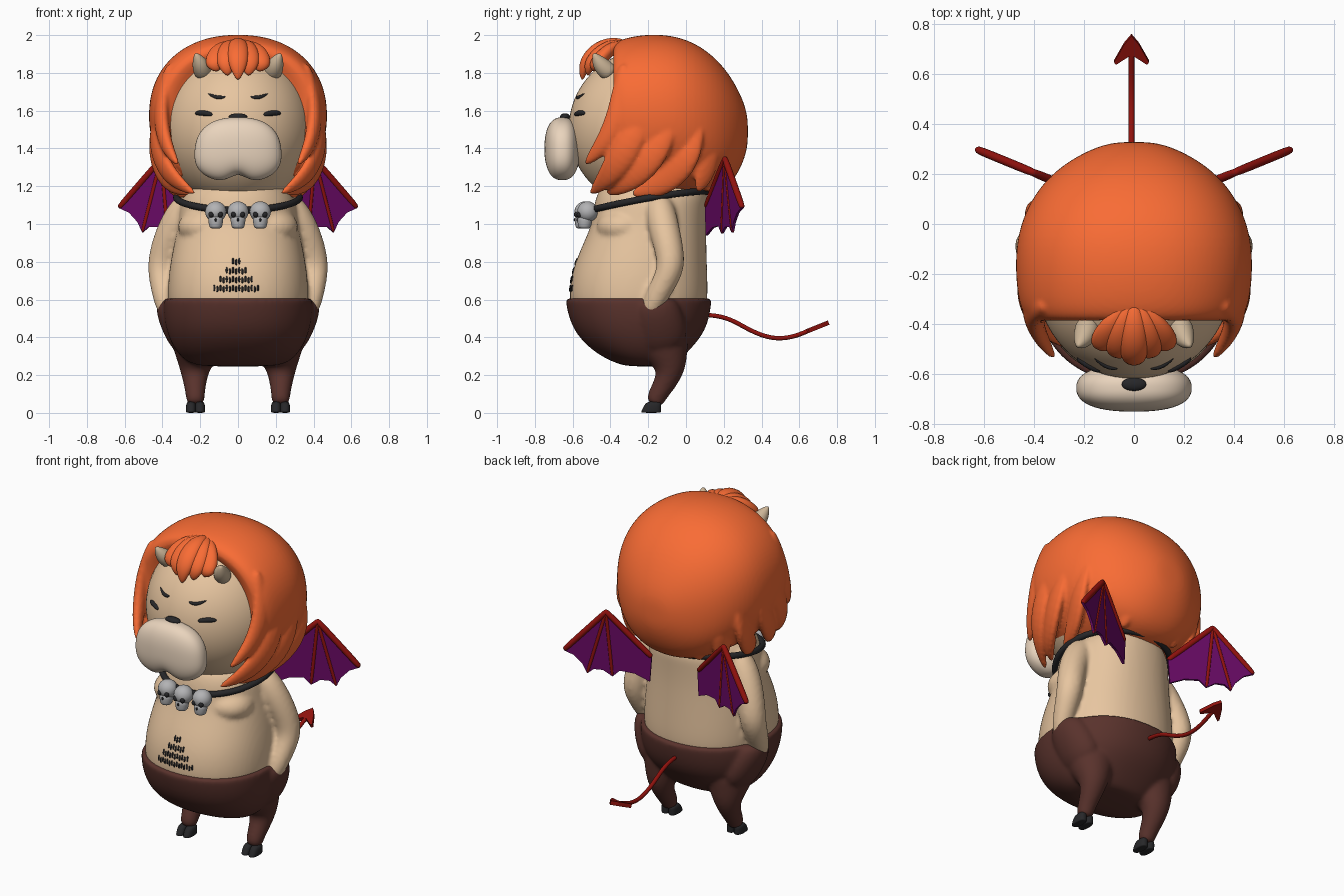
import bpy, bmesh, math
from mathutils import Vector as V
from mathutils.bvhtree import BVHTree

if "Cube" in bpy.data.objects:
    bpy.data.objects.remove(bpy.data.objects["Cube"])

def mat(name, r, g, b):
    m = bpy.data.materials.new(name)
    m.diffuse_color = (r, g, b, 1)
    m.use_nodes = True
    m.node_tree.nodes["Principled BSDF"].inputs["Base Color"].default_value = m.diffuse_color
    return m

SKIN = mat("skin", .80, .56, .35)
MUZZLE = mat("pale_skin", .82, .66, .51)
HAIR = mat("orange", .95, .15, .035)
PANTS = mat("brown", .10, .032, .025)
DARK = mat("dark", .02, .02, .022)
RED = mat("dark_red", .28, .006, .004)
PURPLE = mat("purple", .14, .003, .13)
BONE = mat("bone", .45, .45, .46)
HORN = mat("horn", .60, .46, .31)

def finish(name, bm, m, sub=0):
    bmesh.ops.recalc_face_normals(bm, faces=bm.faces)
    me = bpy.data.meshes.new(name)
    for f in bm.faces:
        f.smooth = sub > 0
    bm.to_mesh(me)
    bm.free()
    ob = bpy.data.objects.new(name, me)
    bpy.context.collection.objects.link(ob)
    me.materials.append(m)
    if sub:
        s = ob.modifiers.new("smooth", 'SUBSURF')
        s.levels = s.render_levels = sub
    return ob

def fuse(name, parts, m, voxel, rounds):
    """melt overlapping parts into one soft surface"""
    bpy.context.view_layer.update()
    dg = bpy.context.evaluated_depsgraph_get()
    bm = bmesh.new()
    for ob in parts:
        bm.from_object(ob, dg)
    for ob in parts:
        bpy.data.objects.remove(ob)
    ob = finish(name, bm, m)
    r = ob.modifiers.new("melt", 'REMESH')
    r.mode, r.voxel_size, r.use_smooth_shade = 'VOXEL', voxel, True
    s = ob.modifiers.new("soften", 'SMOOTH')
    s.factor, s.iterations = .5, rounds
    return ob

def skin_rings(name, rings, m, sub=2, closed=False):
    bm = bmesh.new()
    vs = [[bm.verts.new(p) for p in r] for r in rings]
    n = len(vs[0])
    for i in range(len(vs) if closed else len(vs) - 1):
        a, b = vs[i], vs[(i + 1) % len(vs)]
        for j in range(n):
            k = (j + 1) % n
            bm.faces.new((a[j], a[k], b[k], b[j]))
    if not closed:
        bm.faces.new(vs[0])
        bm.faces.new(vs[-1])
    return finish(name, bm, m, sub)

def oval(n, p):
    for i in range(n):
        a = 2 * math.pi * i / n
        c, s = math.cos(a), math.sin(a)
        yield math.copysign(abs(c) ** (2 / p), c), math.copysign(abs(s) ** (2 / p), s)

def tube(name, pts, radii, m, ref=(0, 0, 1), n=10, sub=2, closed=False):
    """radii: numbers or (wide, thin) pairs; thin lies along ref"""
    pts, ref, rings, N = [V(p) for p in pts], V(ref), [], len(pts)
    for i, p in enumerate(pts):
        if closed:
            t = pts[(i + 1) % N] - pts[i - 1]
        else:
            t = pts[min(i + 1, N - 1)] - pts[max(i - 1, 0)]
        a = t.cross(ref).normalized()
        b = a.cross(t).normalized()
        r = radii[i] if isinstance(radii, (list, tuple)) else radii
        ra, rb = r if isinstance(r, tuple) else (r, r)
        rings.append([p + a * ra * c + b * rb * s for c, s in oval(n, 2)])
    return skin_rings(name, rings, m, sub, closed)

def ball(name, c, r, m, shape=None, seg=24):
    bm = bmesh.new()
    bmesh.ops.create_uvsphere(bm, u_segments=seg, v_segments=seg * 2 // 3, radius=1)
    for v in bm.verts:
        if shape:
            shape(v.co)
        v.co = V((c[0] + v.co.x * r[0], c[1] + v.co.y * r[1], c[2] + v.co.z * r[2]))
    return finish(name, bm, m, 1)

def stack(name, rows, m, p=2.2):
    """rows: height, half width, front y, back y"""
    return skin_rings(name, [[(rx * c, (f + b) / 2 + (b - f) / 2 * s, z) for c, s in oval(24, p)]
                             for z, rx, f, b in rows], m)

def plate(name, pts, thick, m):
    """flat outline thickened along its normal"""
    bm = bmesh.new()
    f = bm.faces.new([bm.verts.new(p) for p in pts])
    f.normal_update()
    nrm = f.normal.copy()
    bmesh.ops.translate(bm, verts=bm.verts, vec=-nrm * thick / 2)
    new = bmesh.ops.extrude_face_region(bm, geom=[f])["geom"]
    bmesh.ops.translate(bm, verts=[g for g in new if isinstance(g, bmesh.types.BMVert)], vec=nrm * thick)
    return finish(name, bm, m)

# body, trousers, head, hair cap (lofted from front rim to back)
flesh = [stack("torso", [(.5, .36, -.60, .10), (.6, .378, -.625, .12), (.75, .37, -.61, .115), (.9, .34, -.545, .11),
                         (1.0, .32, -.50, .11), (1.1, .31, -.49, .115), (1.17, .29, -.47, .12), (1.24, .2, -.42, .06)], SKIN)]
cloth = [stack("trousers", [(.245, .18, -.30, -.08), (.26, .26, -.37, -.05), (.32, .33, -.49, .01), (.42, .38, -.59, .10),
                            (.52, .398, -.628, .13), (.59, .396, -.64, .138), (.607, .394, -.64, .137), (.609, .35, -.6, .1)], PANTS)]
head = ball("head", (0, -.2, 1.505), (.40, .425, .42), SKIN, seg=32)
rows = [(-.33, .30, 1.25, 1.85), (-.385, .36, 1.25, 1.90), (-.39, .42, 1.21, 1.95), (-.34, .46, 1.17, 1.985),
        (-.2, .478, 1.14, 2.01), (-.05, .472, 1.14, 2.0), (.08, .425, 1.14, 1.945), (.19, .345, 1.165, 1.85),
        (.27, .235, 1.25, 1.73), (.32, .12, 1.37, 1.61), (.328, .04, 1.45, 1.53)]
locks = [skin_rings("hair_cap", [[(rx * c, y, (lo + hi) / 2 + (hi - lo) / 2 * s) for c, s in oval(28, 2.2)]
                                 for y, rx, lo, hi in rows], HAIR)]
# fringe petals
for i in (-2, -1, 0, 1, 2):
    k, d = i * .052, abs(i)
    tube("fringe_petal", [(k * .15, -.30, 1.95), (k * .7, -.39, 1.965 - .014 * d), (k * 1.1, -.485 + .02 * d, 1.92 - .018 * d),
                          (k * 1.2, -.545 + .028 * d, 1.84 - .002 * d), (k * 1.05, -.55 + .03 * d, 1.76 + .024 * d)],
         [.02, (.05, .035), (.062, .042), (.055, .035), .008], HAIR, ref=(0, -1, .6))

for s in (1, -1):
    # side locks
    for pts, w in (([(.36, -.33, 1.86), (.41, -.335, 1.66), (.405, -.38, 1.5), (.37, -.46, 1.39), (.315, -.54, 1.31)], .07),
                   ([(.39, -.20, 1.75), (.44, -.26, 1.5), (.415, -.35, 1.34), (.34, -.43, 1.23), (.22, -.51, 1.155)], .085),
                   ([(.42, -.05, 1.65), (.445, -.14, 1.42), (.405, -.25, 1.28), (.33, -.36, 1.2), (.25, -.42, 1.16)], .09),
                   ([(.38, .07, 1.6), (.415, .02, 1.38), (.365, -.08, 1.25), (.31, -.2, 1.18), (.27, -.29, 1.155)], .09)):
        locks.append(tube("side_lock", [(s * x, y, z) for x, y, z in pts],
                          [(.03, .015), (w, .04), (w, .04), (w * .7, .032), .012], HAIR, ref=(s, -.25, 0)))
    # back locks, barely raised
    for x, y in ((.33, .15), (.2, .235), (.07, .28)):
        locks.append(tube("back_lock", [(s * x * .9, y - .06, 1.65), (s * x, y - .015, 1.48), (s * x, y - .03, 1.34),
                                        (s * x * .95, y * .8 - .03, 1.23), (s * x * .9, y * .6 - .03, 1.165)],
                          [(.03, .015), (.06, .03), (.065, .03), (.055, .025), .012], HAIR, ref=(s * x, y, 0)))
    # horn
    tube("horn", [(s * .18, -.39, 1.79), (s * .19, -.43, 1.82), (s * .205, -.465, 1.86), (s * .225, -.49, 1.905)],
         [.05, .053, .042, .008], HORN)
    # arm reaching into the pocket, with soft chest fold
    flesh.append(tube("arm", [(s * .22, -.15, 1.16), (s * .29, -.14, 1.08), (s * .37, -.105, .93), (s * .41, -.07, .78),
                              (s * .40, -.12, .68), (s * .385, -.18, .57), (s * .36, -.2, .5)],
                      [.05, .09, .085, .08, .07, .06, .04], SKIN, ref=(0, -1, 0)))
    flesh.append(ball("chest_fold", (s * .17, -.33, .985), (.15, .145, .10), SKIN))
    # pocket bulge, leg and cloven hoof
    cloth.append(tube("pocket", [(s * .335, -.165, .6), (s * .345, -.16, .565), (s * .305, -.14, .45), (s * .24, -.12, .33)],
                      [(.09, .1), (.1, .125), (.1, .15), (.09, .13)], PANTS, ref=(0, -1, 0), n=16))
    cloth.append(tube("leg", [(s * .21, -.13, .42), (s * .22, -.11, .32), (s * .23, -.075, .23), (s * .228, -.115, .15),
                              (s * .226, -.155, .09), (s * .225, -.17, .04)],
                      [.16, .125, .08, .06, .051, .047], PANTS, ref=(0, -1, 0), n=14))
    for d in (-.024, .024):
        x = s * .225 + d
        skin_rings("hoof_toe", [[(x + rx * c, cy + ry * q, z) for c, q in oval(12, 2.6)]
                                for z, rx, cy, ry in ((0, .024, -.185, .052), (.006, .028, -.185, .055),
                                                      (.035, .028, -.178, .047), (.062, .022, -.168, .04))], DARK)

torso = fuse("torso_and_arms", flesh, SKIN, .013, 6)
fuse("trousers_and_legs", cloth, PANTS, .012, 5)
fuse("hair", locks, HAIR, .011, 3)

# muzzle: boxy oval with a notch in the lower edge
def jowl(c):
    n = (abs(c.x) ** 2.5 + abs(c.y) ** 2.5 + abs(c.z) ** 2.5) ** (-1 / 2.5)
    c *= n
    c.x *= 1.0 - .07 * c.z
    if c.z < 0:
        c.z *= 1 - .24 * math.exp(-(c.x / .25) ** 2)
ball("muzzle", (0, -.655, 1.393), (.23, .095, .172), MUZZLE, jowl, 32)
ball("nose", (0, -.64, 1.568), (.05, .027, .018), DARK)

# face and belly details laid on the surface
bpy.context.view_layer.update()
dg = bpy.context.evaluated_depsgraph_get()
face, belly = BVHTree.FromObject(head, dg), BVHTree.FromObject(torso, dg)
def on(tree, x, z):
    return tree.ray_cast(V((x, -2, z)), V((0, 1, 0)))[0]
for s in (1, -1):
    tube("eye", [on(face, s * x, z) for x, z in ((.135, 1.578), (.15, 1.582), (.185, 1.588), (.215, 1.588), (.228, 1.585))],
         [.006, .014, .016, .013, .005], DARK)
    tube("eyebrow", [on(face, s * x, z) for x, z in ((.065, 1.675), (.09, 1.668), (.125, 1.672), (.16, 1.692))],
         [.005, .011, .011, .003], DARK)
for z, n in ((.80, 3), (.752, 7), (.705, 11), (.658, 15)):
    for i in range(n):
        x = (i - (n - 1) / 2) * .0165 - .01
        dz = .003 * (-1) ** i
        tube("belly_hair", [on(belly, x, z + dz + h) for h in (-.018, 0, .018)], [.006, .007, .006], DARK,
             ref=(0, -1, 0), n=6, sub=1)

# necklace with three skulls
ring = []
for i in range(32):
    a = 2 * math.pi * i / 32
    y = -.19 + .32 * math.sin(a)
    ring.append((.328 * math.cos(a), y, 1.175 - .10 * max(0, (.12 - y) / .62) ** 1.5))
tube("necklace", ring, .02, DARK, n=8, sub=1, closed=True)
for x in (-.118, 0, .118):
    y = -.535 + abs(x) * .12
    ball("skull", (x, y, 1.065), (.057, .056, .055), BONE)
    tube("skull_jaw", [(x, y - .012, 1.045), (x, y - .015, 1.01), (x, y - .017, .985), (x, y - .017, .975)],
         [.045, .041, .036, .028], BONE, ref=(0, -1, 0))
    for s in (1, -1):
        ball("skull_eye", (x + s * .024, y - .045, 1.05), (.015, .014, .016), DARK, seg=12)
    ball("skull_nose", (x, y - .053, 1.022), (.006, .007, .009), DARK, seg=12)

# wings: ribs fanning from the apex, scalloped membrane between
for s in (1, -1):
    def w(x, z):
        return V((s * x, .18 + .41 * (x - .34), z))
    apex = w(.405, 1.345)
    tips = [w(.63, 1.085), w(.505, .955), w(.37, .95), w(.16, 1.09)]
    outline = [apex, tips[0], w(.575, 1.06), w(.53, 1.01), tips[1], w(.47, .985), w(.42, .985), tips[2],
               w(.33, .99), w(.25, .98), w(.17, .94), tips[3]]
    plate("wing_membrane", outline, .014, PURPLE)
    for i, t in enumerate(tips):
        r = .013 if i in (1, 2) else .019
        tube("wing_rib", [apex + (apex - t) * .04, apex.lerp(t, .05), apex.lerp(t, .5), apex.lerp(t, .95), t],
             [r * .8, r, r, r, r * .7], RED, ref=(.38, -.92 * s, 0), n=8, sub=1)

# tail with arrow tip
tube("tail", [(-.01, y, z) for y, z in ((.08, .52), (.17, .515), (.25, .49), (.34, .435), (.43, .40), (.5, .392),
                                        (.58, .405), (.66, .44), (.69, .453))], .0125, RED, ref=(1, 0, 0))
def tp(x, y):
    return (x - .01, y, .44 + (y - .66) * .4)
plate("tail_tip", [tp(0, .755), tp(.03, .72), tp(.07, .65), tp(.062, .64), tp(.012, .672),
                   tp(-.012, .672), tp(-.062, .64), tp(-.07, .65), tp(-.03, .72)], .024, RED)
